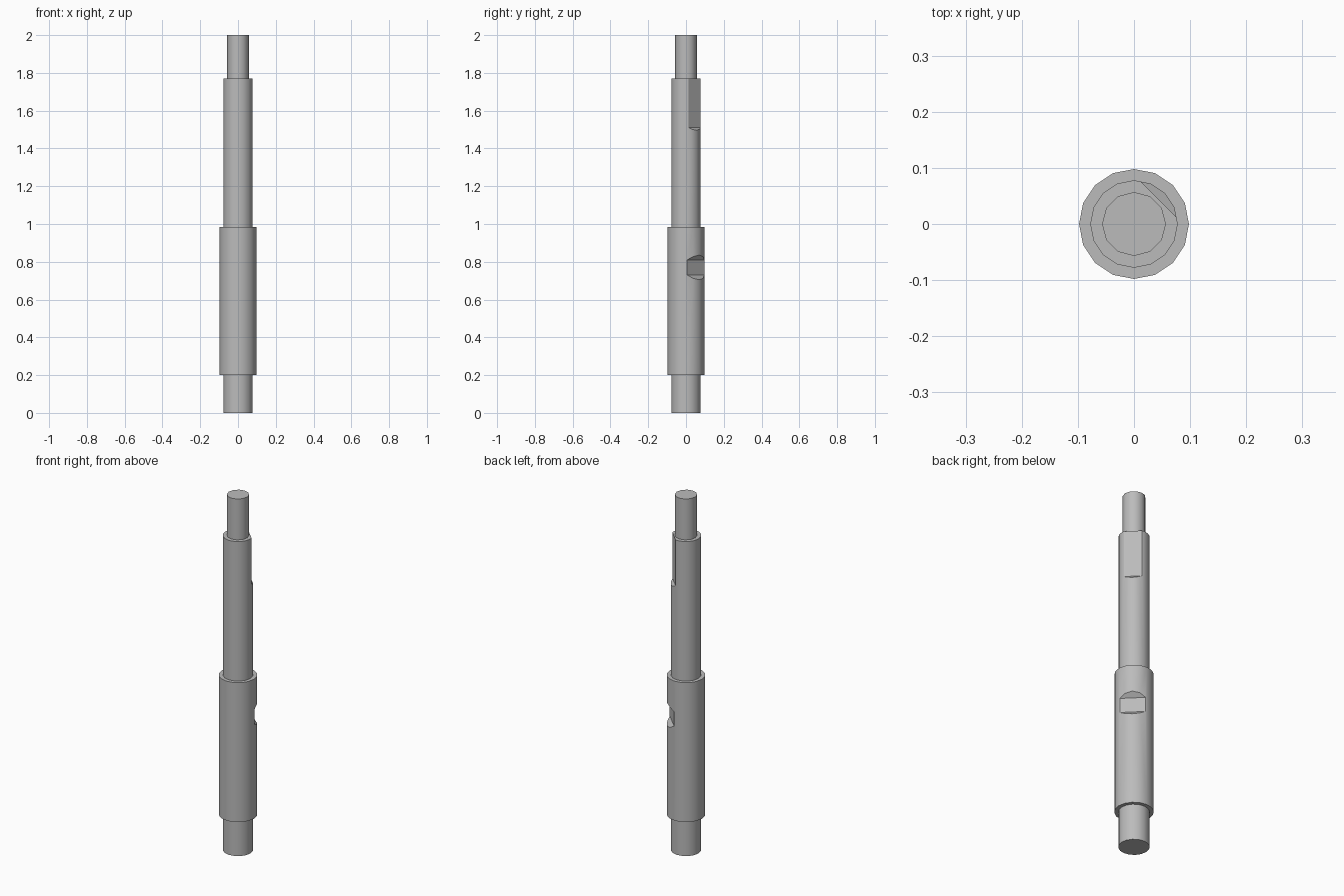
import bpy, bmesh, math
from mathutils import Matrix

cube = bpy.data.objects.get("Cube")
if cube:
    bpy.data.objects.remove(cube, do_unlink=True)

steel = bpy.data.materials.new("steel grey")
steel.use_nodes = True
steel.diffuse_color = (0.5, 0.5, 0.5, 1)
steel.node_tree.nodes["Principled BSDF"].inputs["Base Color"].default_value = (0.5, 0.5, 0.5, 1)


def add_object(name, bm):
    bmesh.ops.recalc_face_normals(bm, faces=bm.faces)
    mesh = bpy.data.meshes.new(name)
    bm.to_mesh(mesh)
    bm.free()
    mesh.materials.append(steel)
    obj = bpy.data.objects.new(name, mesh)
    bpy.context.collection.objects.link(obj)
    return obj


def shaft(name, radius, bottom, top, sides):
    bm = bmesh.new()
    bmesh.ops.create_cone(bm, cap_ends=True, segments=sides, radius1=radius,
                          radius2=radius, depth=top - bottom,
                          matrix=Matrix.Translation((0, 0, (bottom + top) / 2)))
    return add_object(name, bm)


def mill_flat(target, depth, bottom, top):
    """Cut a flat with 45 degree end ramps on the back-left side."""
    reach = 0.1
    profile = [(depth, bottom), (depth + reach, bottom - reach),
               (depth + reach, top + reach), (depth, top)]
    bm = bmesh.new()
    face = bm.faces.new([bm.verts.new((r, -0.15, z)) for r, z in profile])
    side = bmesh.ops.extrude_face_region(bm, geom=[face])
    verts = [v for v in side["geom"] if isinstance(v, bmesh.types.BMVert)]
    bmesh.ops.translate(bm, verts=verts, vec=(0, 0.3, 0))
    bmesh.ops.rotate(bm, verts=bm.verts, matrix=Matrix.Rotation(math.pi / 4, 3, "Z"))
    cutter = add_object(target.name + "_cutter", bm)
    cutter.hide_render = True
    mod = target.modifiers.new("milled_flat", "BOOLEAN")
    mod.operation = "DIFFERENCE"
    mod.solver = "EXACT"
    mod.object = cutter
    # Apply the cut and discard the cutter
    bpy.context.view_layer.objects.active = target
    bpy.ops.object.modifier_apply(modifier=mod.name)
    bpy.data.objects.remove(cutter, do_unlink=True)


# Stepped shaft sections, bottom to top
parts = [
    shaft("lower_journal", 0.078, 0, 0.2, 16),
    shaft("thick_body", 0.098, 0.2, 0.985, 16),
    shaft("upper_shaft", 0.078, 0.985, 1.77, 16),
    shaft("end_spigot", 0.057, 1.77, 2, 12),
]

# Set screw flats
mill_flat(parts[1], 0.073, 0.73, 0.81)
mill_flat(parts[2], 0.062, 1.512, 1.9)

# Smooth barrels, sharp rims and flats
for part in parts:
    bpy.ops.object.select_all(action="DESELECT")
    part.select_set(True)
    bpy.context.view_layer.objects.active = part
    bpy.ops.object.shade_smooth_by_angle(angle=math.radians(32))
